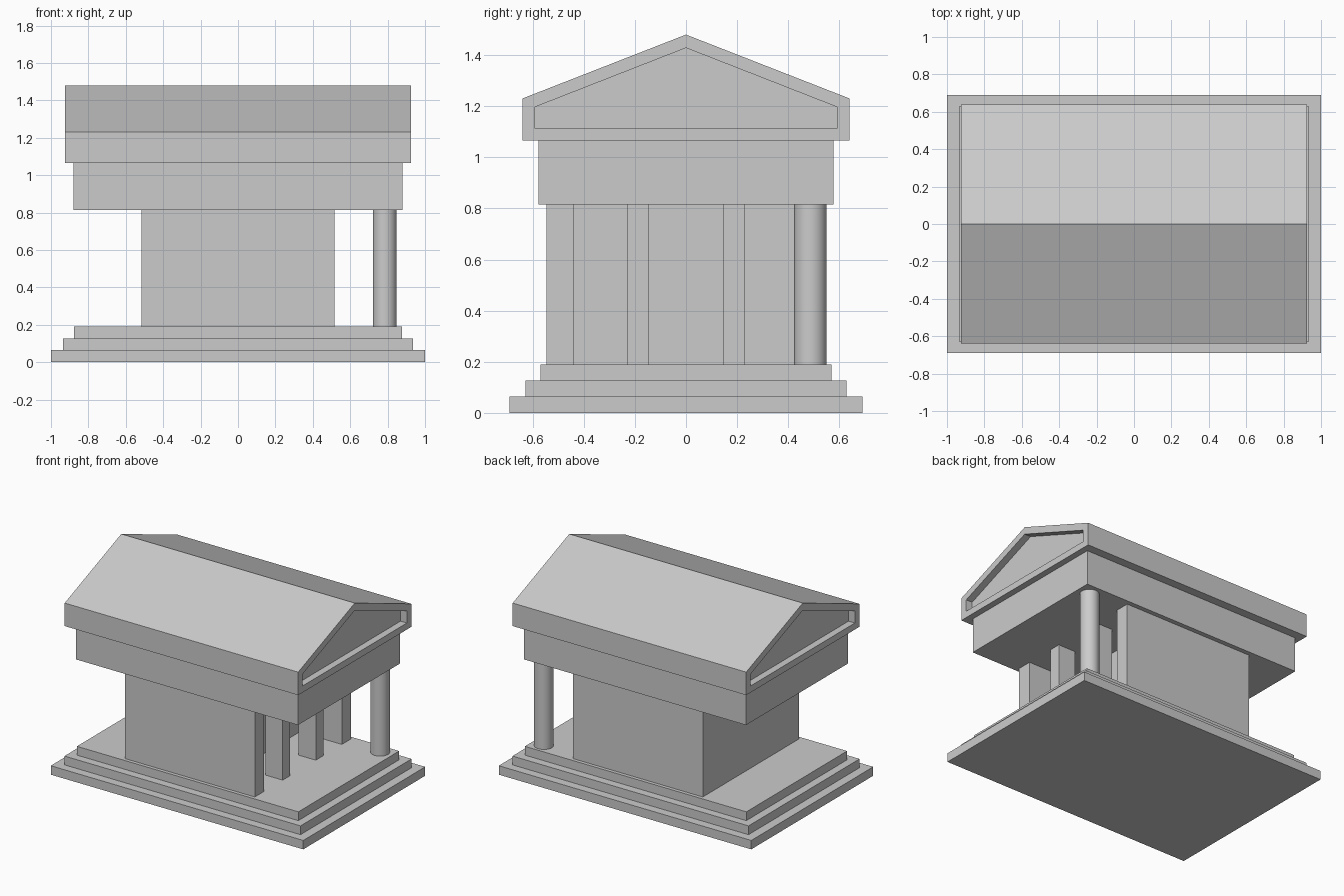
import bpy
import bmesh

if "Cube" in bpy.data.objects:
    bpy.data.objects.remove(bpy.data.objects["Cube"])

stone = bpy.data.materials.new("pale_stone")
stone.diffuse_color = (0.6, 0.6, 0.6, 1)
stone.use_nodes = True
stone.node_tree.nodes["Principled BSDF"].inputs["Base Color"].default_value = stone.diffuse_color


def finish(bm, name):
    bmesh.ops.recalc_face_normals(bm, faces=bm.faces)
    mesh = bpy.data.meshes.new(name)
    bm.to_mesh(mesh)
    bm.free()
    mesh.materials.append(stone)
    obj = bpy.data.objects.new(name, mesh)
    bpy.context.collection.objects.link(obj)
    return obj


def loft(name, rings):
    """Join a chain of equal point loops and cap both ends."""
    bm = bmesh.new()
    loops = [[bm.verts.new(p) for p in ring] for ring in rings]
    for a, b in zip(loops, loops[1:]):
        for i in range(len(a)):
            j = (i + 1) % len(a)
            bm.faces.new((a[i], a[j], b[j], b[i]))
    bm.faces.new(loops[0])
    bm.faces.new(loops[-1])
    return finish(bm, name)


def prism(name, outline, z0, z1):
    return loft(name, [[(x, y, z) for x, y in outline] for z in (z0, z1)])


def block(name, x0, x1, y0, y1, z0, z1):
    return prism(name, [(x0, y0), (x1, y0), (x1, y1), (x0, y1)], z0, z1)


# Stepped base
FLOOR, CEILING = 0.19, 0.815
steps = [(1.0, 0.69, 0, 0.064), (0.935, 0.628, 0.064, 0.127), (0.877, 0.57, 0.127, FLOOR)]
for i, (x, y, z0, z1) in enumerate(steps):
    block(f"base_step_{i + 1}", -x, x, -y, y, z0, z1)

# Chamber, with side walls running forward around an open porch
W, H, INNER, PORCH = 0.515, 0.545, 0.44, 0.18
prism("chamber_walls", [(-W, -H), (W, -H), (W, -INNER), (PORCH, -INNER),
                        (PORCH, INNER), (W, INNER), (W, H), (-W, H)], FLOOR, CEILING)

# Porch pillars
for side, y in (("left", -0.187), ("right", 0.187)):
    block(f"porch_pillar_{side}", W - 0.135, W, y - 0.0425, y + 0.0425, FLOOR, CEILING)

# Single round corner column
bpy.ops.mesh.primitive_cylinder_add(vertices=48, radius=0.0635, depth=CEILING - FLOOR,
                                    location=(0.785, 0.487, (FLOOR + CEILING) / 2))
column = bpy.context.object
column.name = "corner_column"
column.data.materials.append(stone)
bpy.ops.object.shade_smooth_by_angle()

# Beam block above the walls
block("entablature", -0.88, 0.88, -0.578, 0.578, CEILING, 1.065)

# Gabled roof with a recessed pediment at each end
outer = [(-0.64, 1.065), (0.64, 1.065), (0.64, 1.23), (0, 1.48), (-0.64, 1.23)]
inner = [(-0.59, 1.112), (0.59, 1.112), (0.59, 1.197), (0, 1.428), (-0.59, 1.197)]
END, DEPTH = 0.925, 0.05
chain = [(inner, DEPTH - END), (inner, -END), (outer, -END),
         (outer, END), (inner, END), (inner, END - DEPTH)]
loft("gabled_roof", [[(x, y, z) for y, z in prof] for prof, x in chain])
